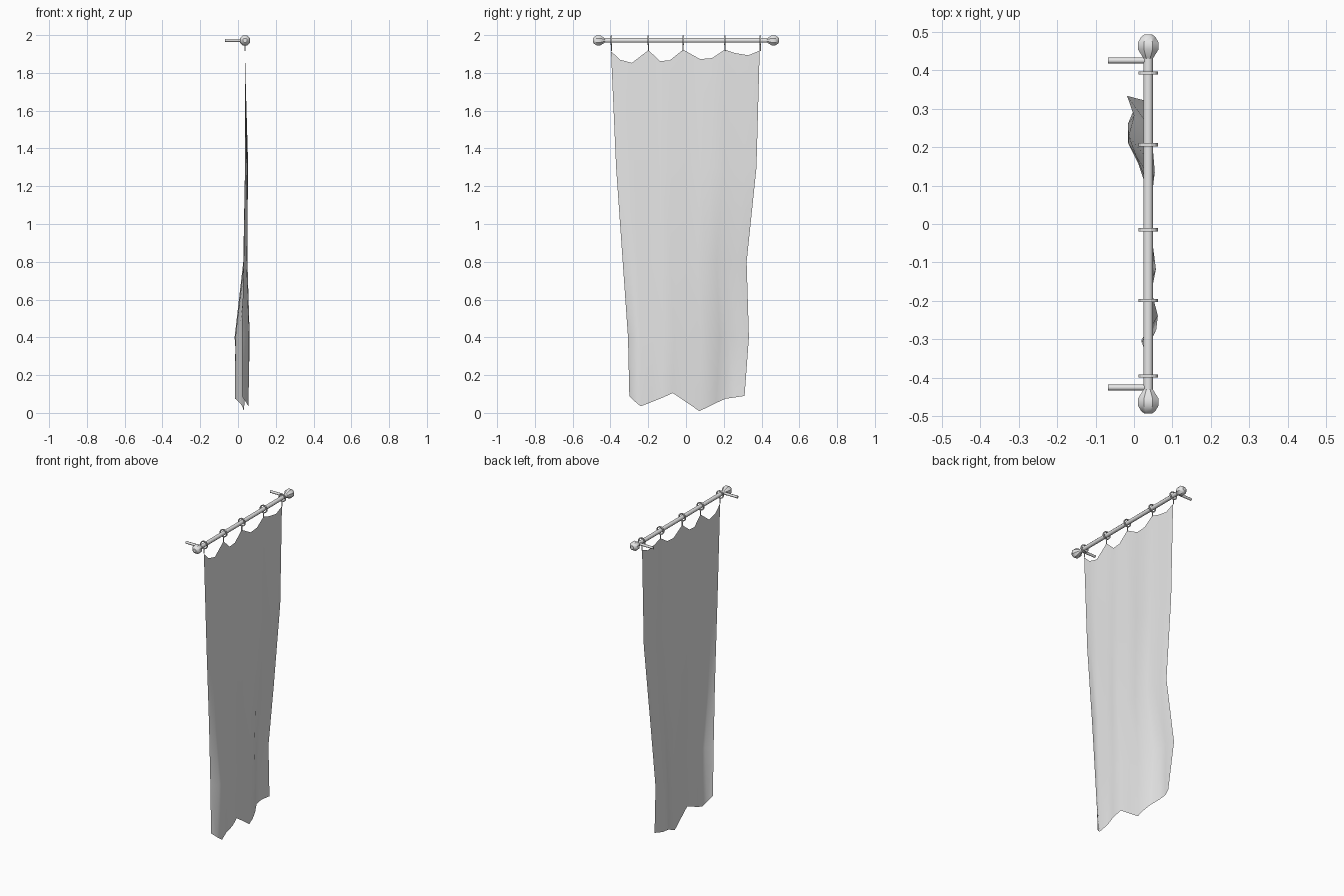
import bpy
import bmesh
from math import pi
from mathutils import Matrix, Vector

cube = bpy.data.objects.get("Cube")
if cube:
    bpy.data.objects.remove(cube, do_unlink=True)

ROD_X, ROD_Z = 0.037, 1.972
RING_Y = (-0.395, -0.199, -0.015, 0.206, 0.393)

grey = bpy.data.materials.new("plain_grey")
grey.use_nodes = True
grey.diffuse_color = (0.8, 0.8, 0.8, 1)
grey.node_tree.nodes["Principled BSDF"].inputs["Base Color"].default_value = (0.8, 0.8, 0.8, 1)


def finish(name, bm, angle=None):
    """Turn a bmesh into a named object, smooth-shaded when an angle is given."""
    mesh = bpy.data.meshes.new(name)
    bm.to_mesh(mesh)
    bm.free()
    mesh.materials.append(grey)
    obj = bpy.data.objects.new(name, mesh)
    bpy.context.collection.objects.link(obj)
    if angle:
        bpy.ops.object.select_all(action='DESELECT')
        obj.select_set(True)
        bpy.context.view_layer.objects.active = obj
        bpy.ops.object.shade_smooth_by_angle(angle=angle)
    return obj


def lathe(name, profile, origin, axis, sides=8, closed=False, angle=None):
    """Sweep (distance along axis, radius) pairs around an axis."""
    bm = bmesh.new()
    turn = Vector((0, 0, 1)).rotation_difference(Vector(axis)).to_matrix().to_4x4()
    place = Matrix.Translation(origin) @ turn
    loops = []
    for along, radius in profile:
        loops.append([bm.verts.new(place @ (Matrix.Rotation(2 * pi * (s + 0.5) / sides, 4, 'Z')
                                            @ Vector((radius, 0, along))))
                      for s in range(sides)])
    pairs = list(zip(loops, loops[1:]))
    if closed:
        pairs.append((loops[-1], loops[0]))
    else:
        bm.faces.new(loops[0][::-1])
        bm.faces.new(loops[-1])
    for low, high in pairs:
        for s in range(sides):
            t = (s + 1) % sides
            bm.faces.new((low[s], low[t], high[t], high[s]))
    bmesh.ops.recalc_face_normals(bm, faces=bm.faces)
    return finish(name, bm, angle)


# Rod
lathe("rod", [(-0.45, 0.013), (0.45, 0.013)], (ROD_X, 0, ROD_Z), (0, 1, 0), angle=0.9)

# Finials and wall brackets at both ends
for side, label in ((-1, "front"), (1, "back")):
    lathe(label + "_finial",
          [(0.43, 0.013), (0.454, 0.029), (0.472, 0.029), (0.486, 0.02), (0.492, 0.012)],
          (ROD_X, 0, ROD_Z), (0, side, 0), angle=0.6)
    lathe(label + "_bracket", [(0, 0.008), (0.1, 0.008)],
          (ROD_X - 0.005, side * 0.425, ROD_Z), (-1, 0, 0), angle=0.9)

# Hanging rings, each with a thin link down to the cloth
for number, y in enumerate(RING_Y, 1):
    lathe(f"ring_{number}",
          [(-0.004, 0.02), (-0.004, 0.026), (0.004, 0.026), (0.004, 0.02)],
          (ROD_X, y, ROD_Z), (0, 1, 0), sides=12, closed=True)
    lathe(f"ring_link_{number}", [(0, 0.003), (0.032, 0.003)],
          (ROD_X, y, ROD_Z - 0.055), (0, 0, 1), sides=6)

# Cloth: scalloped top edge and ragged hem, in thousandths
top_y = (-397, -350, -286, -199, -137, -85, -15, 74, 137, 206, 260, 330, 390)
top_z = (1915, 1870, 1853, 1920, 1862, 1867, 1923, 1873, 1878, 1923, 1905, 1893, 1918)
hem_y = (-300, -270, -240, -180, -125, -70, 0, 70, 115, 160, 210, 260, 310)
hem_z = (90, 60, 35, 58, 80, 105, 58, 10, 30, 53, 75, 82, 90)
hem_x = (20, 40, 55, 45, 50, 40, 35, 30, 25, 10, -15, -16, 5)

# Rows between: height, left edge, right edge, depth of the folds
middle_rows = (
    (1300, -370, 373, (37, 46, 50, 44, 48, 51, 42, 47, 54, 49, 42, 44, 37)),
    (800, -335, 321, (30, 45, 50, 42, 50, 50, 42, 42, 47, 40, 32, 28, 28)),
    (400, -307, 333, (20, 58, 62, 45, 57, 50, 40, 35, 25, 5, -14, 0, -18)),
)


def spread(left, right, blend):
    """Space the columns between two edges, easing from the top to the hem layout."""
    columns = []
    for t, h in zip(top_y, hem_y):
        upper = (t - top_y[0]) / (top_y[-1] - top_y[0])
        lower = (h - hem_y[0]) / (hem_y[-1] - hem_y[0])
        columns.append(left + (right - left) * (upper + (lower - upper) * blend))
    return columns


rows = [[(ROD_X * 1000, y, z) for y, z in zip(top_y, top_z)]]
for z, left, right, folds in middle_rows:
    blend = 1 - z / 1900
    rows.append([(x, y, z) for x, y in zip(folds, spread(left, right, blend))])
rows.append(list(zip(hem_x, hem_y, hem_z)))

bm = bmesh.new()
grid = [[bm.verts.new(Vector(p) / 1000) for p in row] for row in rows]
for upper, lower in zip(grid, grid[1:]):
    for c in range(len(upper) - 1):
        bm.faces.new((upper[c], lower[c], lower[c + 1], upper[c + 1]))
finish("cloth_banner", bm, angle=1.5)
